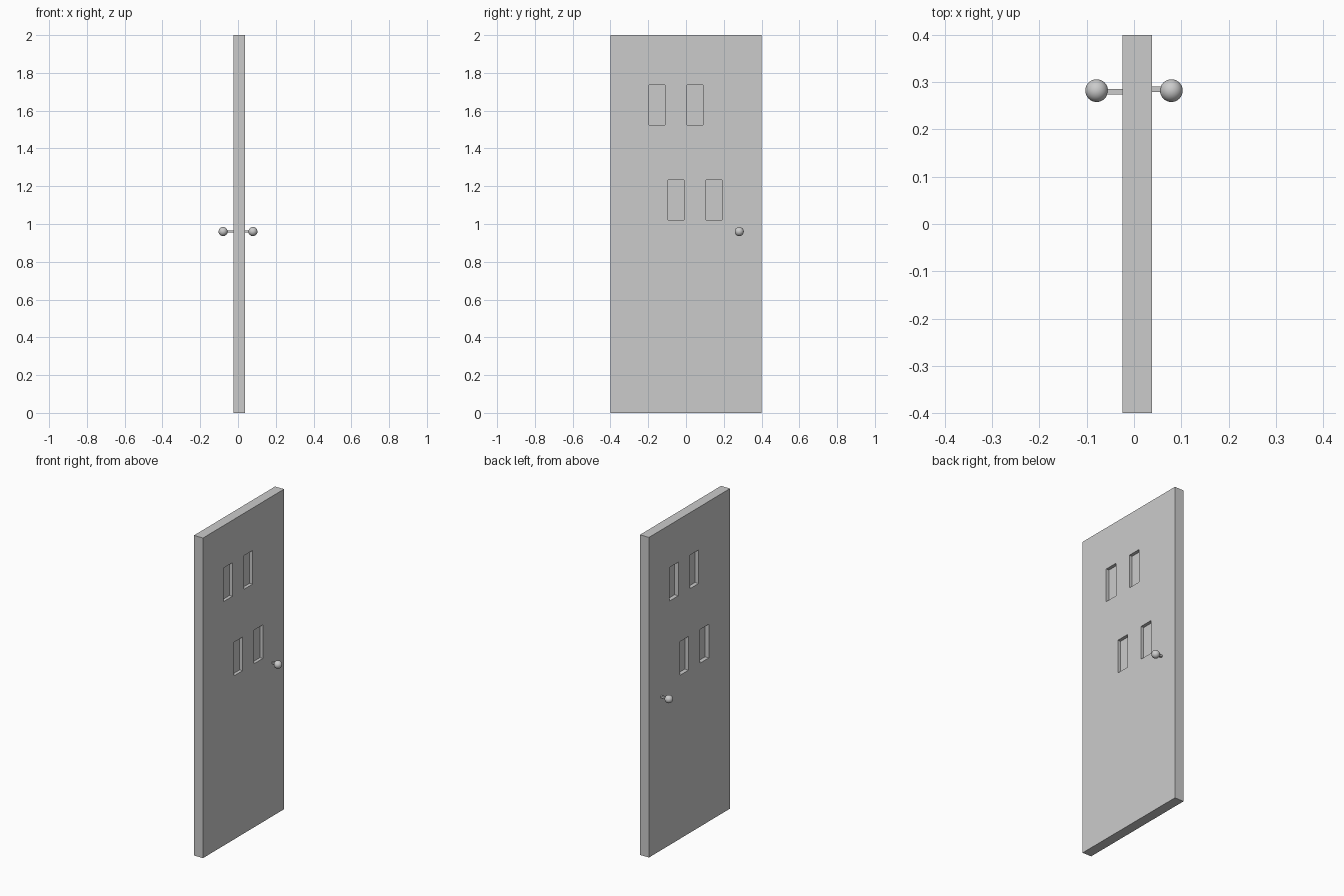
import bpy, bmesh
from mathutils import Matrix, Vector

if "Cube" in bpy.data.objects:
    bpy.data.objects.remove(bpy.data.objects["Cube"])

X0, X1 = -0.024, 0.038          # door faces
WIN_W, WIN_H = 0.085, 0.21      # recessed panel size
KNOB_R, KNOB_Z = 0.024, 0.96


def add_box(bm, lo, hi):
    lo, hi = Vector(lo), Vector(hi)
    m = Matrix.Translation((lo + hi) / 2) @ Matrix.Diagonal((*(hi - lo), 1))
    bmesh.ops.create_cube(bm, size=1, matrix=m)


def finish(name, bm):
    mesh = bpy.data.meshes.new(name)
    bm.to_mesh(mesh)
    bm.free()
    ob = bpy.data.objects.new(name, mesh)
    bpy.context.collection.objects.link(ob)
    return ob


def box(name, lo, hi):
    bm = bmesh.new()
    add_box(bm, lo, hi)
    return finish(name, bm)


# door slab
door = box("door_slab", (X0, -0.4, 0), (X1, 0.4, 2))

# recessed panels: staggered pairs, the layout flipped on the other face
bm = bmesh.new()
for y, z in [(-0.153, 1.63), (0.047, 1.63), (-0.053, 1.127), (0.148, 1.127)]:
    for side, xa, xb in [(1, X1 - 0.02, X1 + 0.05), (-1, X0 - 0.05, X0 + 0.025)]:
        c = y * side
        add_box(bm, (xa, c - WIN_W / 2, z - WIN_H / 2), (xb, c + WIN_W / 2, z + WIN_H / 2))
cutter = finish("panel_cutter", bm)
cutter.hide_render = True
cutter.hide_set(True)
mod = door.modifiers.new("panels", "BOOLEAN")
mod.operation = "DIFFERENCE"
mod.solver = "EXACT"
mod.object = cutter

# apply the cut and drop the cutter
dg = bpy.context.evaluated_depsgraph_get()
cut_mesh = bpy.data.meshes.new_from_object(door.evaluated_get(dg))
door.modifiers.clear()
door.data = cut_mesh
bpy.data.objects.remove(cutter)

# knob and stem on each face
for label, s, face, sy in [("right", 1, X1, 0.285), ("left", -1, X0, 0.28)]:
    kx, h = s * 0.079, 0.006
    box(f"knob_stem_{label}",
        (min(face - s * 0.003, kx), sy - h, KNOB_Z - h),
        (max(face - s * 0.003, kx), sy + h, KNOB_Z + h))
    bm = bmesh.new()
    bmesh.ops.create_uvsphere(bm, u_segments=32, v_segments=16, radius=KNOB_R)
    for f in bm.faces:
        f.smooth = True
    knob = finish(f"knob_{label}", bm)
    knob.location = (kx, 0.282, KNOB_Z)
